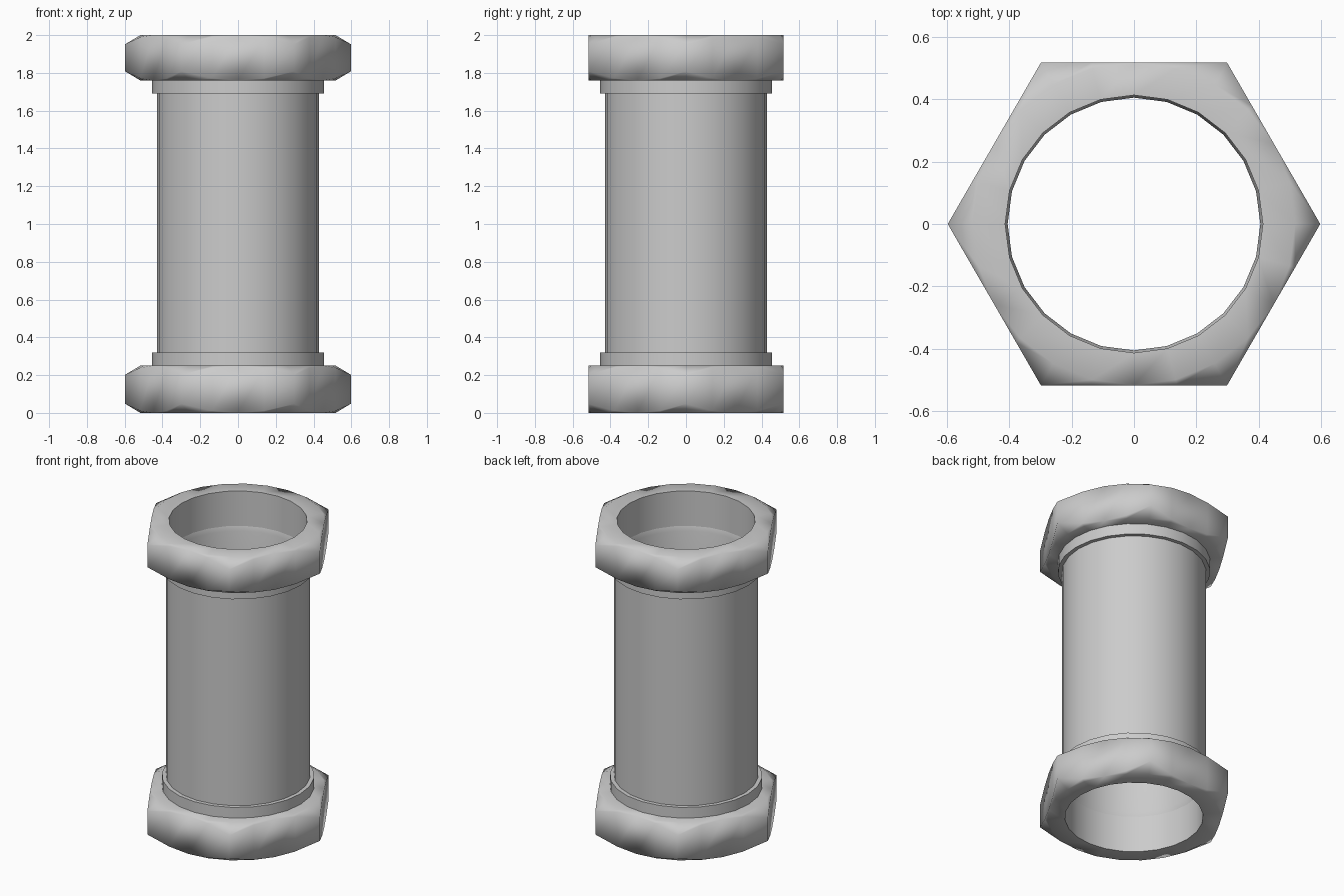
import bpy, bmesh, math

cube = bpy.data.objects.get("Cube")
if cube:
    bpy.data.objects.remove(cube, do_unlink=True)

SIDES = 24
APOTHEM = 0.517


def make_material(name, rgb):
    mat = bpy.data.materials.new(name)
    mat.use_nodes = True
    color = (*rgb, 1.0)
    mat.diffuse_color = color
    mat.node_tree.nodes["Principled BSDF"].inputs["Base Color"].default_value = color
    return mat


metal = make_material("grey metal", (0.6, 0.6, 0.6))


def hex_radius(a):
    """Distance to a hexagon's edge, with a corner on the x axis."""
    step = math.pi / 3
    return APOTHEM / math.cos(a % step - step / 2)


def loft(name, rings, smooth_angle):
    """Closed loft; each ring is a function of angle giving radius and height."""
    bm = bmesh.new()
    angles = [2 * math.pi * i / SIDES for i in range(SIDES)]
    loops = []
    for ring in rings:
        loop = []
        for a in angles:
            r, z = ring(a)
            loop.append(bm.verts.new((r * math.cos(a), r * math.sin(a), z)))
        loops.append(loop)
    for k, low in enumerate(loops):
        high = loops[(k + 1) % len(loops)]
        for i in range(SIDES):
            j = (i + 1) % SIDES
            bm.faces.new((low[i], low[j], high[j], high[i]))
    bmesh.ops.remove_doubles(bm, verts=bm.verts, dist=0.0005)
    bmesh.ops.recalc_face_normals(bm, faces=bm.faces)
    mesh = bpy.data.meshes.new(name)
    bm.to_mesh(mesh)
    bm.free()
    mesh.materials.append(metal)
    obj = bpy.data.objects.new(name, mesh)
    bpy.context.collection.objects.link(obj)
    bpy.ops.object.select_all(action="DESELECT")
    obj.select_set(True)
    bpy.context.view_layer.objects.active = obj
    bpy.ops.object.shade_smooth_by_angle(angle=math.radians(smooth_angle))
    return obj


def circle(r, z):
    return lambda a: (r, z)


def hex_nut(name, bottom, top, bore=0.413, slope=0.6):
    """Hexagon nut whose corners are cut by a cone above and below."""
    def cut(a):
        return (hex_radius(a) - APOTHEM) * slope
    loft(name, [
        circle(bore, bottom),
        circle(APOTHEM, bottom),
        lambda a: (hex_radius(a), bottom + cut(a)),
        lambda a: (hex_radius(a), top - cut(a)),
        circle(APOTHEM, top),
        circle(bore, top),
    ], 65)


def tube(name, profile):
    loft(name, [circle(r, z) for r, z in profile], 40)


# Nuts at both ends
hex_nut("lower_nut", 0.0, 0.25)
hex_nut("upper_nut", 1.76, 2.0)

# Collars between the nuts and the pipe
for name, low, high in (("lower_collar", 0.24, 0.32), ("upper_collar", 1.69, 1.77)):
    tube(name, [(0.42, low), (0.455, low), (0.455, high), (0.42, high)])

# Hollow pipe with eased inner rims
tube("pipe", [(0.43, 0.24), (0.43, 1.77), (0.413, 1.77), (0.405, 1.74),
              (0.405, 0.27), (0.413, 0.24)])
